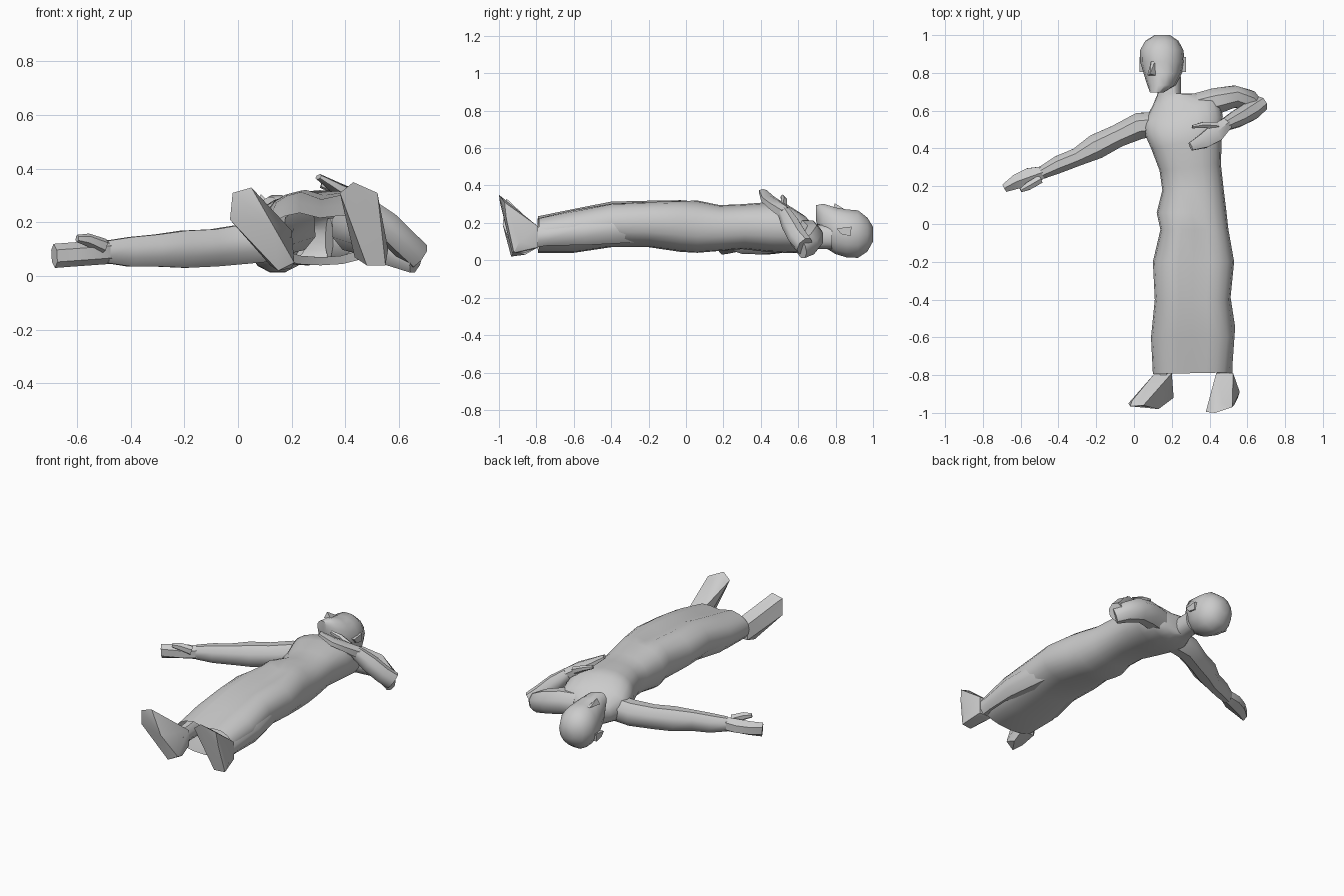
import bpy, bmesh, math
from mathutils import Vector


def finish(name, bm, angle=45):
    bmesh.ops.recalc_face_normals(bm, faces=bm.faces)
    me = bpy.data.meshes.new(name)
    bm.to_mesh(me)
    bm.free()
    ob = bpy.data.objects.new(name, me)
    bpy.context.collection.objects.link(ob)
    bpy.ops.object.select_all(action='DESELECT')
    ob.select_set(True)
    bpy.context.view_layer.objects.active = ob
    bpy.ops.object.shade_smooth_by_angle(angle=math.radians(angle))
    return ob


def skin(name, rings, cap_start=True, cap_end=True):
    bm = bmesh.new()
    loops = [[bm.verts.new(p) for p in r] for r in rings]
    n = len(loops[0])
    for a, b in zip(loops, loops[1:]):
        for i in range(n):
            j = (i + 1) % n
            bm.faces.new((a[i], a[j], b[j], b[i]))
    if cap_start:
        bm.faces.new(loops[0])
    if cap_end:
        bm.faces.new(loops[-1])
    return finish(name, bm)


def limb(name, stations, n=8):
    """Tube through (x, y, z, half width, half height) stations."""
    pts = [Vector(s[:3]) for s in stations]
    rings = []
    for i, s in enumerate(stations):
        t = Vector((0, 0, 0))
        if i > 0:
            t += (pts[i] - pts[i - 1]).normalized()
        if i < len(pts) - 1:
            t += (pts[i + 1] - pts[i]).normalized()
        t.normalize()
        side = t.cross(Vector((0, 0, 1))).normalized()
        up = side.cross(t)
        rings.append([pts[i] + side * s[3] * math.cos(a) + up * s[4] * math.sin(a)
                      for a in (2 * math.pi * (k + .5) / n for k in range(n))])
    return skin(name, rings)


def slices(name, rows, n=20, power=0.85, cap_start=True):
    """Rings across y: (y, x min, x max, z min, z max, tilt, front groove)."""
    rings = []
    for y, x0, x1, z0, z1, tilt, groove in rows:
        ring = []
        for k in range(n):
            a = 2 * math.pi * k / n
            c, s = math.cos(a), math.sin(a)
            ux = math.copysign(abs(c) ** power, c)
            uz = math.copysign(abs(s) ** power, s)
            x = (x0 + x1) / 2 + ux * (x1 - x0) / 2
            z = (z0 + z1) / 2 + uz * (z1 - z0) / 2
            if s > 0:
                z -= groove * math.exp(-((x - .33) / .05) ** 2)
            ring.append((x, y + tilt * ux * (x1 - x0) / 2, z))
        rings.append(ring)
    return skin(name, rings, cap_start)


def hull(name, points):
    bm = bmesh.new()
    for p in points:
        bm.verts.new(p)
    bmesh.ops.convex_hull(bm, input=bm.verts)
    return finish(name, bm, 35)


# long gown with open hem, torso and neck
slices("gown_and_torso", [
    (-.79, .10, .51, .04, .24, .02, .03),
    (-.60, .09, .53, .04, .28, 0, .03),
    (-.40, .11, .51, .07, .32, 0, .04),
    (-.20, .10, .53, .07, .325, 0, .04),
    (-.03, .14, .50, .045, .33, 0, .03),
    (.06, .12, .49, .04, .32, 0, 0),
    (.18, .15, .475, .05, .295, 0, 0),
    (.30, .135, .46, .06, .30, .1, 0),
    (.43, .09, .465, .045, .31, .15, 0),
    (.52, .06, .47, .04, .305, .25, 0),
    (.60, .05, .45, .04, .25, .32, 0),
    (.66, .10, .35, .05, .20, .25, 0),
    (.69, .125, .25, .06, .19, 0, 0),
    (.78, .125, .25, .06, .19, 0, 0)], cap_start=False)

# head turned slightly to one side
slices("head", [
    (.695, .085, .155, .21, .295, 0, 0),
    (.735, .07, .22, .07, .305, 0, 0),
    (.80, .05, .255, .03, .285, 0, 0),
    (.86, .032, .268, .012, .275, 0, 0),
    (.92, .032, .262, .01, .27, 0, 0),
    (.97, .06, .235, .045, .23, 0, 0),
    (1.0, .11, .19, .10, .18, 0, 0)], n=14, power=.95)
hull("nose", [(.07, .785, .265), (.12, .785, .27), (.085, .795, .305),
              (.09, .86, .265), (.11, .86, .265)])
for name, x, z in (("ear_right", .262, .16), ("ear_left", .04, .10)):
    hull(name, [(x + dx, .85 + dy, z + dz) for dx in (-.012, .012)
                for dy, dz in ((-.045, .01), (.035, .02), (.03, -.03), (-.02, -.02))])

# outstretched arm with hand
limb("arm_left", [
    (.14, .53, .13, .07, .08), (.03, .52, .12, .075, .08),
    (-.09, .465, .105, .065, .075), (-.20, .41, .10, .072, .075),
    (-.30, .355, .095, .052, .065), (-.40, .315, .09, .05, .06),
    (-.49, .27, .09, .036, .045)])
limb("hand_left", [
    (-.48, .275, .09, .036, .045), (-.55, .25, .085, .055, .045),
    (-.62, .225, .08, .045, .045), (-.685, .19, .075, .025, .045)], n=6)
limb("thumb_left", [(-.50, .235, .11, .025, .03), (-.56, .20, .135, .024, .024),
                    (-.60, .178, .14, .012, .014)], n=6)

# bent arm with the hand held over the chest
limb("upper_arm_right", [
    (.34, .63, .14, .07, .08), (.43, .65, .14, .075, .08),
    (.53, .675, .12, .062, .075), (.61, .655, .085, .058, .062),
    (.665, .615, .06, .035, .055)])
limb("forearm_right", [
    (.67, .635, .075, .045, .055), (.62, .60, .12, .055, .055),
    (.55, .56, .19, .05, .055), (.48, .525, .255, .035, .04)])
limb("hand_right", [
    (.49, .53, .25, .036, .04), (.43, .48, .295, .055, .03),
    (.37, .44, .325, .045, .025), (.30, .41, .37, .025, .012)], n=6)
limb("thumb_right", [(.44, .52, .285, .022, .025), (.37, .525, .32, .018, .018),
                     (.31, .515, .34, .010, .012)], n=6)

# legs inside the gown
for name, x, hip in (("leg_left", .155, .22), ("leg_right", .48, .42)):
    limb(name, [(x, -.84, .12, .045, .06), (x, -.74, .13, .045, .055),
                (x, -.55, .15, .06, .075), (hip, -.25, .18, .075, .09)])

# feet with soles facing the front
hull("foot_left", [
    (.11, -.79, .07), (.20, -.79, .07), (.11, -.79, .17), (.20, -.79, .17),
    (.15, -.935, .02), (.21, -.92, .05), (.20, -.86, .03), (.12, -.88, .04),
    (-.03, -.95, .21), (-.02, -.965, .31), (.05, -.96, .33), (-.01, -.935, .30),
    (.13, -.98, .19), (.03, -.94, .31)])
hull("foot_right", [
    (.435, -.79, .07), (.525, -.79, .07), (.435, -.79, .18), (.525, -.79, .18),
    (.48, -.93, .04), (.55, -.92, .04), (.56, -.89, .10), (.48, -.86, .04),
    (.38, -.995, .31), (.43, -1.0, .35), (.52, -.97, .31), (.53, -.96, .22),
    (.40, -.96, .30), (.47, -.95, .31)])
